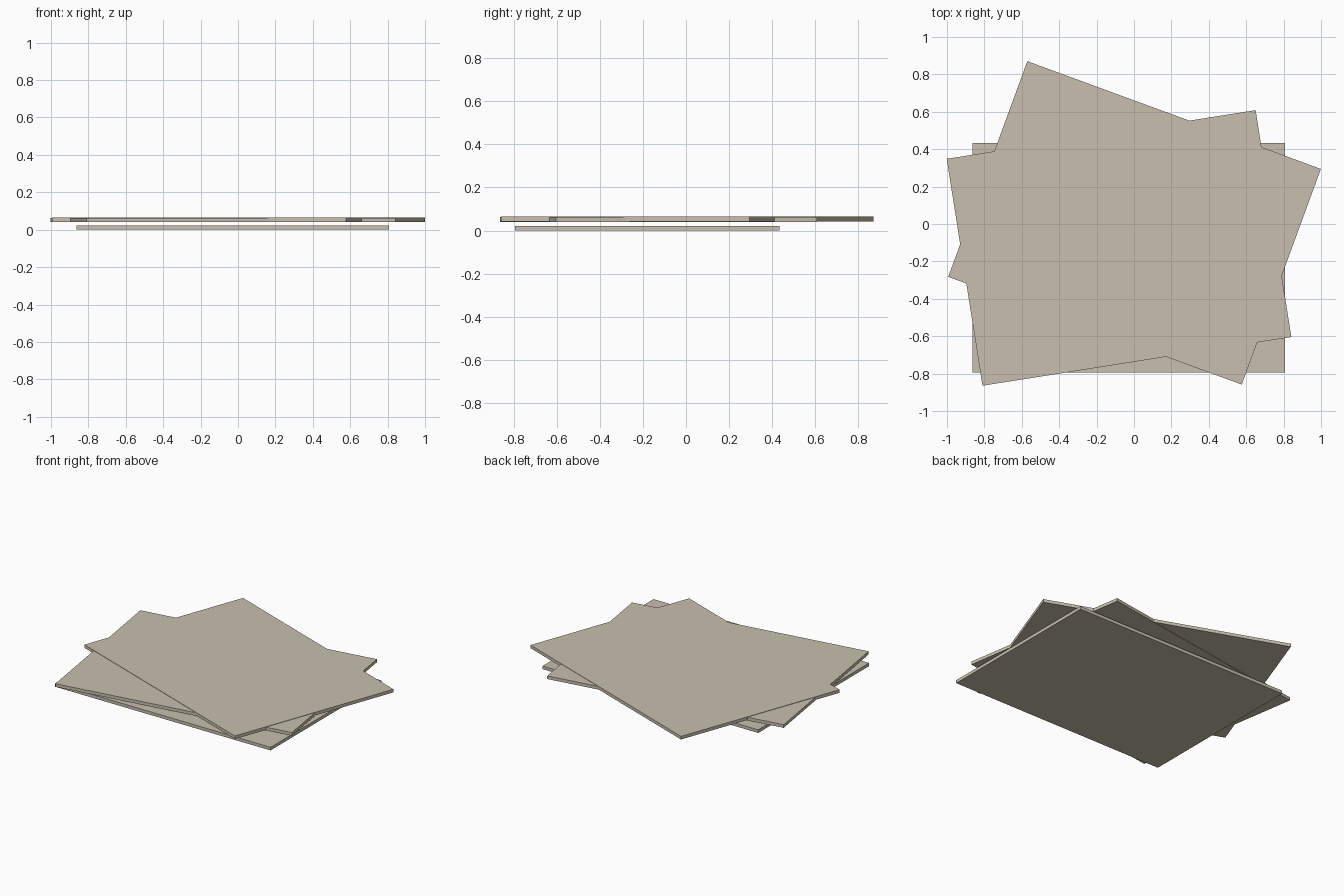
import bpy, math

if "Cube" in bpy.data.objects:
    bpy.data.objects.remove(bpy.data.objects["Cube"])

# one flat colour: warm paper beige
mat = bpy.data.materials.new("paper_beige")
mat.diffuse_color = (0.58, 0.53, 0.43, 1)
mat.use_nodes = True
mat.node_tree.nodes["Principled BSDF"].inputs["Base Color"].default_value = mat.diffuse_color

LENGTH, WIDTH, THICK = 1.672, 1.228, 0.022


def sheet(name, x, y, bottom, degrees):
    """Thin rectangular sheet resting at height bottom, turned about z."""
    bpy.ops.mesh.primitive_cube_add(
        size=1, location=(x, y, bottom + THICK / 2),
        rotation=(0, 0, math.radians(degrees)))
    ob = bpy.context.object
    ob.name = name
    ob.scale = (LENGTH, WIDTH, THICK)
    bpy.ops.object.transform_apply(location=False, rotation=False, scale=True)
    ob.data.materials.append(mat)


# loosely fanned stack, bottom to top
sheet("bottom_sheet", -0.028, -0.180, 0.0, 0)
sheet("middle_sheet", -0.080, -0.128, 0.040, 8.95)
sheet("top_sheet", 0.003, 0.006, 0.0425, -20.15)
